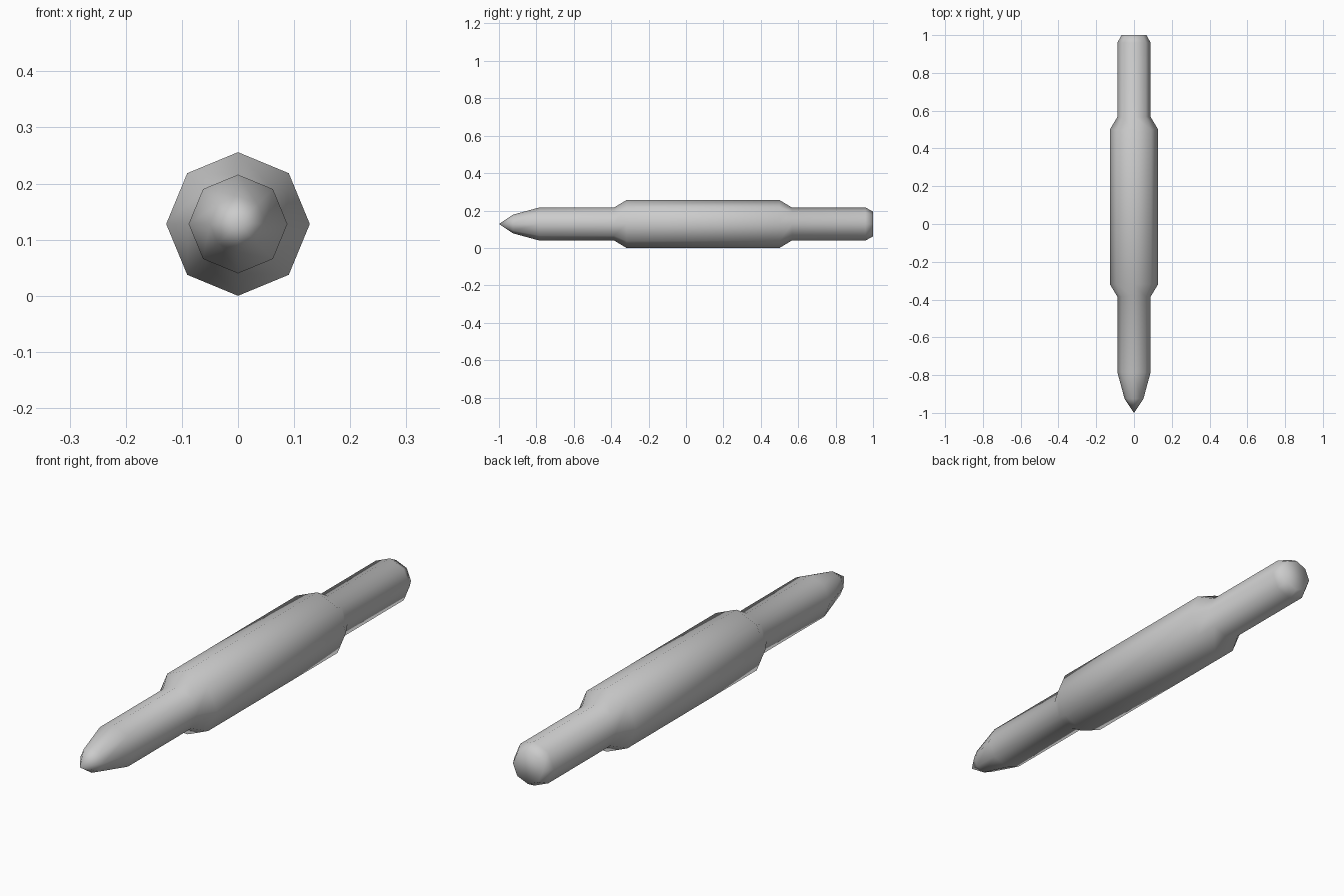
import bpy
import bmesh
from math import cos, sin, tau

cube = bpy.data.objects.get("Cube")
if cube:
    bpy.data.objects.remove(cube, do_unlink=True)

SIDES = 8
AXIS_HEIGHT = 0.128
SLIM, WIDE = 0.088, 0.128

# One flat grey for the whole body
grey = bpy.data.materials.new("plain_grey")
grey.use_nodes = True
colour = (0.6, 0.6, 0.6, 1)
grey.diffuse_color = colour
grey.node_tree.nodes["Principled BSDF"].inputs["Base Color"].default_value = colour

# Stations from nose to tail: (y, radius)
profile = [(-0.925, 0.05), (-0.785, SLIM), (-0.385, SLIM), (-0.318, WIDE),
           (0.5, WIDE), (0.567, SLIM), (0.96, SLIM), (1, 0.066)]

bm = bmesh.new()
rings = [[bm.verts.new((r * cos(tau * i / SIDES), y, AXIS_HEIGHT + r * sin(tau * i / SIDES)))
          for i in range(SIDES)] for y, r in profile]

# Side walls
for a, b in zip(rings, rings[1:]):
    for i in range(SIDES):
        j = (i + 1) % SIDES
        bm.faces.new((a[i], a[j], b[j], b[i]))

# Pointed nose and flat tail
tip = bm.verts.new((0, -1, AXIS_HEIGHT))
for i in range(SIDES):
    bm.faces.new((tip, rings[0][(i + 1) % SIDES], rings[0][i]))
bm.faces.new(rings[-1])

bmesh.ops.recalc_face_normals(bm, faces=bm.faces)
for face in bm.faces:
    face.smooth = True

mesh = bpy.data.meshes.new("pointed_rod")
bm.to_mesh(mesh)
bm.free()
mesh.materials.append(grey)
rod = bpy.data.objects.new("pointed_rod", mesh)
bpy.context.collection.objects.link(rod)
